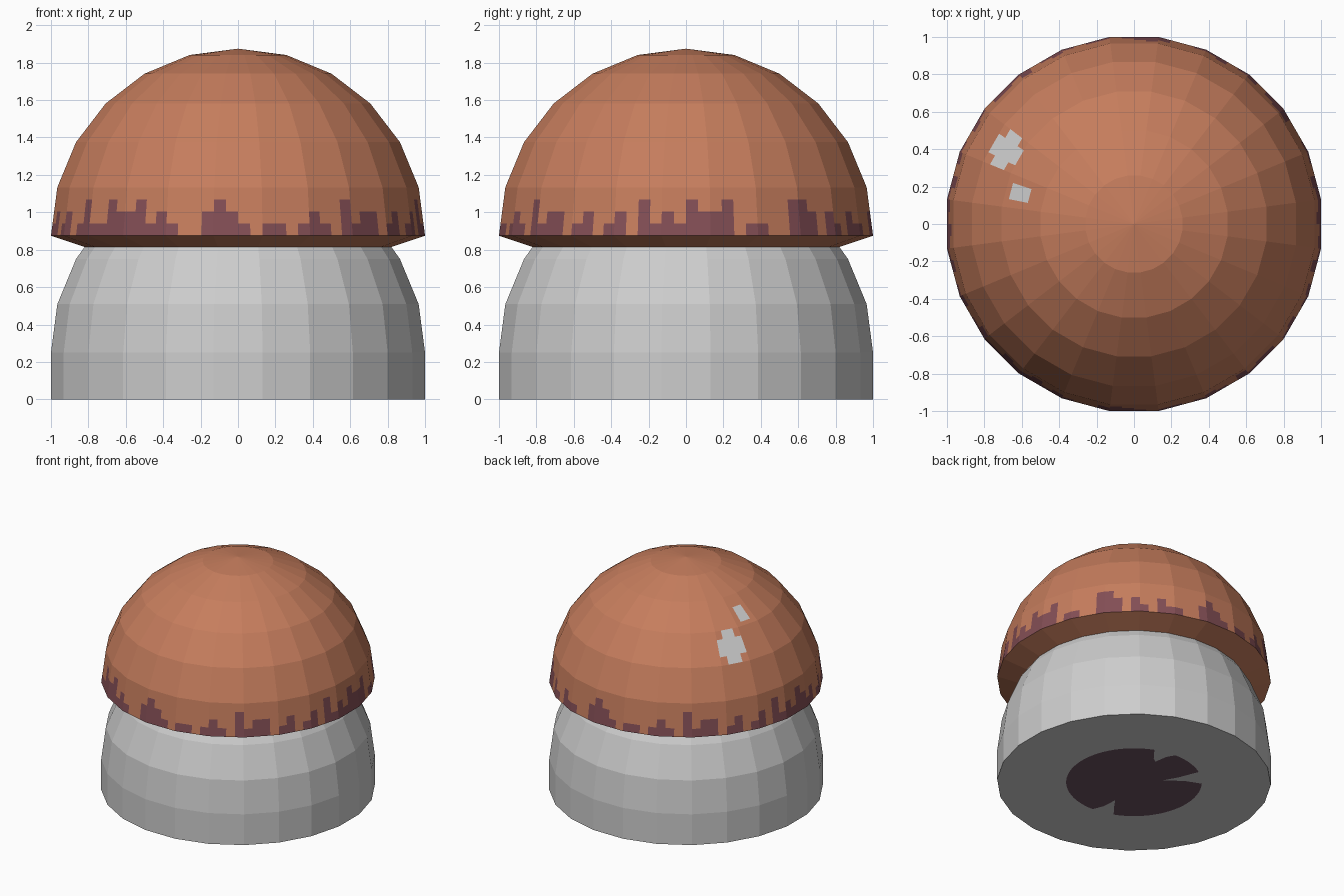
import bpy, bmesh, math
from mathutils import Vector

if "Cube" in bpy.data.objects:
    bpy.data.objects.remove(bpy.data.objects["Cube"])

SIDES = 24
GROW = 1 / math.cos(math.pi / SIDES)   # flat-to-flat width is 2 units


def material(name, rgb):
    m = bpy.data.materials.new(name)
    lin = [(c / 255 / 12.92) if c < 11 else ((c / 255 + 0.055) / 1.055) ** 2.4 for c in rgb]
    m.diffuse_color = (*lin, 1)
    m.use_nodes = True
    m.node_tree.nodes["Principled BSDF"].inputs["Base Color"].default_value = m.diffuse_color
    return m


ORANGE = material("clay orange", (198, 125, 93))
PURPLE = material("dark plum", (131, 78, 85))
GREY = material("light grey", (205, 205, 205))
DARK = material("dark mauve", (108, 82, 97))


def point(r, z, deg):
    a = math.radians(deg)
    return Vector((r * GROW * math.cos(a), r * GROW * math.sin(a), z))


def facet(bm, low, high, deg, nu=1, nv=1, rule=None):
    """One flat side of a ring, split in nu x nv cells coloured by rule(u, v)."""
    a, b = point(*low, deg - 7.5), point(*low, deg + 7.5)
    d, c = point(*high, deg - 7.5), point(*high, deg + 7.5)
    grid = [[bm.verts.new(a.lerp(b, i / nu).lerp(d.lerp(c, i / nu), j / nv))
             for i in range(nu + 1)] for j in range(nv + 1)]
    for j in range(nv):
        for i in range(nu):
            f = bm.faces.new((grid[j][i], grid[j][i + 1], grid[j + 1][i + 1], grid[j + 1][i]))
            f.material_index = rule(i, j) if rule else 0


def finish(bm, name, mats):
    bmesh.ops.remove_doubles(bm, verts=bm.verts, dist=1e-5)
    me = bpy.data.meshes.new(name)
    bm.to_mesh(me)
    bm.free()
    for m in mats:
        me.materials.append(m)
    ob = bpy.data.objects.new(name, me)
    bpy.context.collection.objects.link(ob)


def ring(deg, base):
    a = math.radians(deg)
    return math.cos(a), base + math.sin(a)


# Drip heights in cells, four per side, going round from the left
drips = ["1201", "2013", "1132", "2312", "1002",          # left to front
         "3210", "1101", "2103", "1220", "1201", "2031",  # front to right
         "2132", "2301", "1003", "3202", "1021"]          # right to back
drips += drips[4:12]                                      # back repeats the front

# Cap: half sphere with an underside, drips round the rim and two pale spots
bm = bmesh.new()
profile = [(0.82, 0.815)] + [ring(15 * k, 0.875) for k in range(6)]
for s in range(SIDES):
    deg = -165 + 15 * s
    for k in range(len(profile) - 1):
        low, high = profile[k], profile[k + 1]
        if k == 1:      # drips
            facet(bm, low, high, deg, 4, 4, lambda i, j: 1 if j < int(drips[s][i]) else 0)
        elif k == 3 and deg == 150:     # large spot, corners cut off
            facet(bm, low, high, deg, 4, 4,
                  lambda i, j: 0 if i in (0, 3) and j in (0, 3) else 2)
        elif k == 4 and deg == 165:     # small spot
            facet(bm, low, high, deg, 4, 8,
                  lambda i, j: 2 if i in (1, 2) and 1 <= j <= 4 else 0)
        else:
            facet(bm, low, high, deg)
    r, z = profile[-1]
    bm.faces.new([bm.verts.new(p) for p in
                  (point(r, z, deg - 7.5), point(r, z, deg + 7.5), Vector((0, 0, 1.875)))])
finish(bm, "cap", [ORANGE, PURPLE, GREY])

# Stem: straight foot that curves in under the cap
bm = bmesh.new()
profile = [(1, 0)] + [ring(15 * k, 0.25) for k in range(3)] + [(0.82, 0.815)]
profile[3] = ring(30, 0.25)
for s in range(SIDES):
    for low, high in zip(profile, profile[1:]):
        facet(bm, low, high, 15 * s)

# Bottom of the stem: ragged dark patch let into the grey
notch = {72.5: 0.38, 77.5: 0.34, 82.5: 0.44, 127.5: 0.34, 132.5: 0.22, 137.5: 0.38,
         252.5: 0.38, 257.5: 0.30, 262.5: 0.42}


def patch_edge(deg):
    return point(notch.get(deg % 360, 0.5) / GROW, 0, deg)


def rim_edge(deg):
    off = (deg + 7.5) % 15 - 7.5
    return point(1 / GROW / math.cos(math.radians(off)), 0, deg)


for n in range(72):
    a, b = 2.5 + 5 * n, 7.5 + 5 * n
    f = bm.faces.new([bm.verts.new(p) for p in
                      (rim_edge(b), rim_edge(a), patch_edge(a), patch_edge(b))])
    f = bm.faces.new([bm.verts.new(p) for p in
                      (patch_edge(b), patch_edge(a), Vector((0, 0, 0)))])
    f.material_index = 1
finish(bm, "stem", [GREY, DARK])
